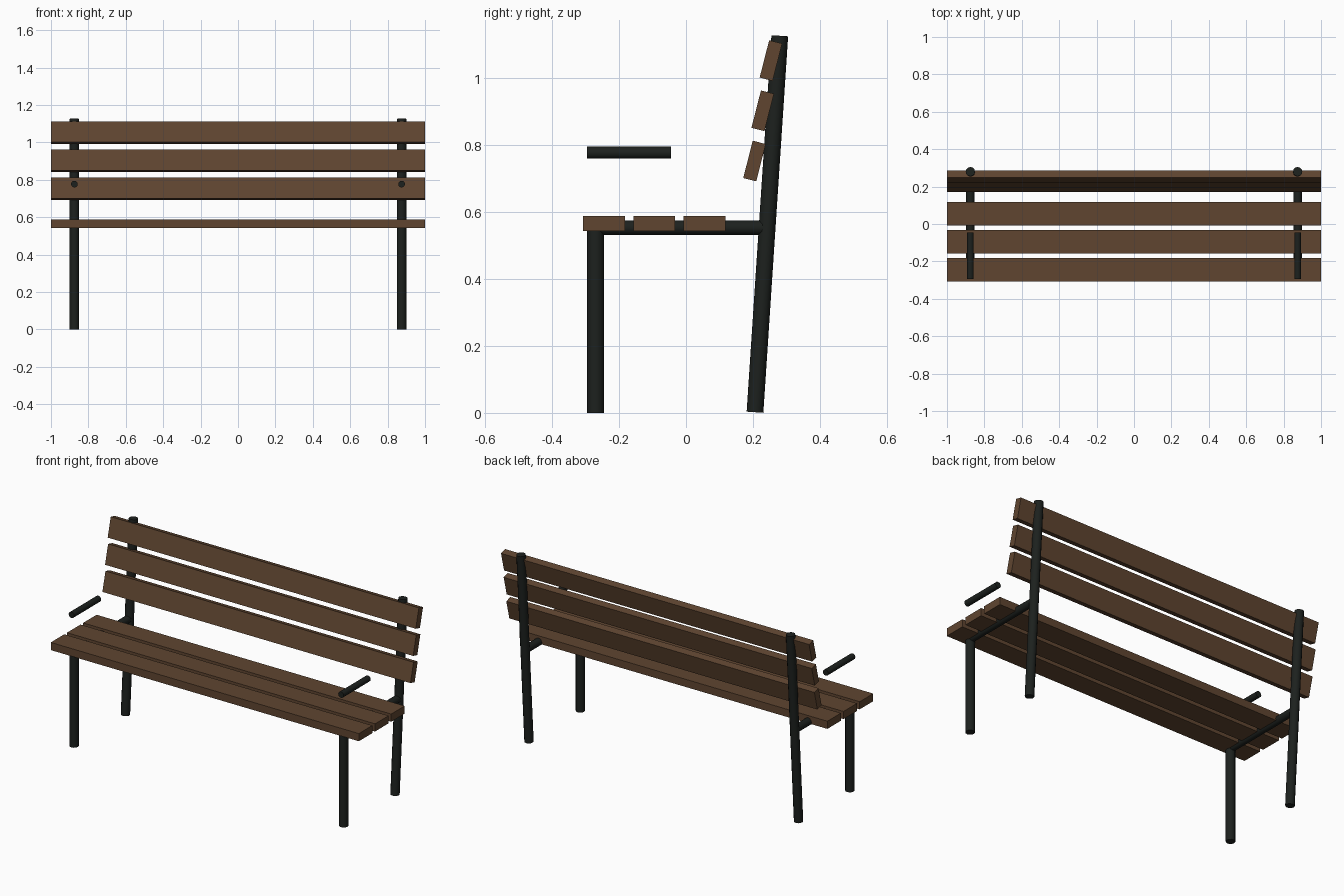
import bpy, math
from mathutils import Vector

if "Cube" in bpy.data.objects:
    bpy.data.objects.remove(bpy.data.objects["Cube"])


def material(name, color):
    m = bpy.data.materials.new(name)
    m.diffuse_color = color
    m.use_nodes = True
    m.node_tree.nodes["Principled BSDF"].inputs["Base Color"].default_value = m.diffuse_color
    return m


wood = material("brown_wood", (0.115, 0.06, 0.03, 1))
metal = material("dark_metal", (0.012, 0.015, 0.013, 1))


def plank(name, y, z, depth, height, tilt=0.0):
    bpy.ops.mesh.primitive_cube_add(size=1, location=(0, y, z), rotation=(tilt, 0, 0))
    ob = bpy.context.object
    ob.name = name
    ob.scale = (2, depth, height)
    bpy.ops.object.transform_apply(location=False, rotation=False, scale=True)
    ob.data.materials.append(wood)


def tube(name, start, end, radius):
    a, b = Vector(start), Vector(end)
    bpy.ops.mesh.primitive_cylinder_add(vertices=12, radius=radius, depth=(b - a).length,
                                        location=(a + b) / 2)
    ob = bpy.context.object
    ob.name = name
    ob.rotation_euler = (b - a).to_track_quat('Z', 'Y').to_euler()
    bpy.ops.object.shade_smooth_by_angle(angle=math.radians(40))
    ob.data.materials.append(metal)


# seat slats
for i in range(3):
    plank(f"seat_slat_{i + 1}", -0.245 + 0.15 * i, 0.565, 0.125, 0.045)

# leaning backrest slats
for i in range(3):
    plank(f"back_slat_{i + 1}", 0.2045 + 0.0245 * i, 0.752 + 0.15 * i, 0.04, 0.115, -0.25)

# metal frame on each side
for side, x in (("left", -0.875), ("right", 0.875)):
    tube(f"front_leg_{side}", (x, -0.27, 0), (x, -0.27, 0.55), 0.025)
    tube(f"back_post_{side}", (x, 0.206, 0.002), (x, 0.28, 1.126), 0.025)
    tube(f"seat_rail_{side}", (x, -0.27, 0.553), (x, 0.24, 0.553), 0.022)
    tube(f"armrest_{side}", (x, -0.295, 0.777), (x, -0.045, 0.777), 0.018)
